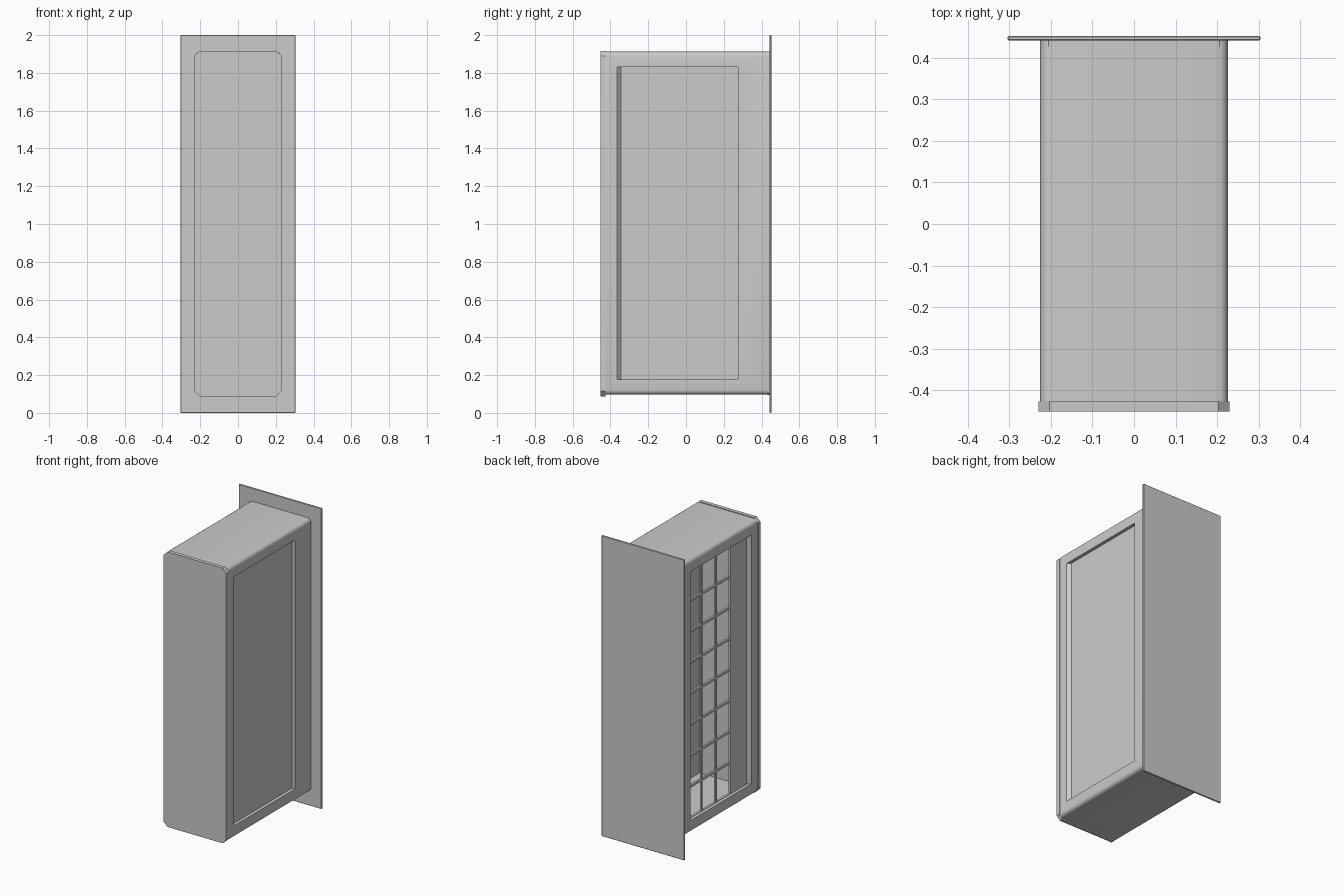
import bpy, bmesh
from mathutils import Vector

if "Cube" in bpy.data.objects:
    bpy.data.objects.remove(bpy.data.objects["Cube"])


def prism(name, points, offset):
    """Extrude a closed outline of 3D points along an offset vector."""
    bm = bmesh.new()
    face = bm.faces.new([bm.verts.new(p) for p in points])
    ext = bmesh.ops.extrude_face_region(bm, geom=[face])
    moved = [v for v in ext["geom"] if isinstance(v, bmesh.types.BMVert)]
    bmesh.ops.translate(bm, verts=moved, vec=Vector(offset))
    bmesh.ops.recalc_face_normals(bm, faces=bm.faces)
    me = bpy.data.meshes.new(name)
    bm.to_mesh(me)
    bm.free()
    ob = bpy.data.objects.new(name, me)
    bpy.context.collection.objects.link(ob)
    return ob


def box(name, x0, x1, y0, y1, z0, z1):
    return prism(name, [(x0, y0, z0), (x1, y0, z0), (x1, y1, z0), (x0, y1, z0)],
                 (0, 0, z1 - z0))


def octagon_slab(name, hx, z0, z1, c, y0, y1):
    """Rectangle with chamfered corners, extruded along y."""
    pts = [(-hx + c, z0), (hx - c, z0), (hx, z0 + c), (hx, z1 - c),
           (hx - c, z1), (-hx + c, z1), (-hx, z1 - c), (-hx, z0 + c)]
    return prism(name, [(x, y0, z) for x, z in pts], (0, y1 - y0, 0))


def apply_modifier(ob, mod):
    bpy.context.view_layer.objects.active = ob
    bpy.ops.object.modifier_apply(modifier=mod.name)


def cut(ob, cutter):
    mod = ob.modifiers.new("cut", 'BOOLEAN')
    mod.operation, mod.solver, mod.object = 'DIFFERENCE', 'EXACT', cutter
    apply_modifier(ob, mod)
    bpy.data.objects.remove(cutter)


# Hollow cabinet body, with rounded edges running front to back
body = box("cabinet_body", -0.226, 0.226, -0.428, 0.442, 0.097, 1.912)
bm = bmesh.new()
bm.from_mesh(body.data)
long_edges = [e for e in bm.edges if abs(e.verts[0].co.y - e.verts[1].co.y) > 0.5]
bmesh.ops.bevel(bm, geom=long_edges, offset=0.024, segments=4, profile=0.5, affect='EDGES')
bm.to_mesh(body.data)
bm.free()
cut(body, box("cavity", -0.19, 0.19, -0.415, 0.43, 0.12, 1.89))

# Recess in each side, sloped along its front edge
for s in (-1, 1):
    cut(body, prism("recess", [(s * 0.24, -0.38, 0.177), (s * 0.205, -0.344, 0.177),
                               (s * 0.205, 0.275, 0.177), (s * 0.24, 0.275, 0.177)],
                    (0, 0, 1.655)))

# Window opening through the left side
Y0, Y1, Z0, Z1 = -0.175, 0.272, 0.18, 1.829
cut(body, box("opening", -0.22, -0.17, Y0, Y1, Z0, Z1))
bpy.ops.object.select_all(action='DESELECT')
body.select_set(True)
bpy.context.view_layer.objects.active = body
bpy.ops.object.shade_smooth_by_angle(angle=0.6)

# Window grid: three columns by eight rows
for i in range(1, 3):
    y = Y0 + (Y1 - Y0) * i / 3
    box("window_upright", -0.204, -0.192, y - 0.006, y + 0.006, Z0, Z1)
for i in range(1, 8):
    z = Z0 + (Z1 - Z0) * i / 8
    box("window_crossbar", -0.205, -0.191, Y0, Y1, z - 0.008, z + 0.008)

# Chamfered front door and rear collar
octagon_slab("front_door", 0.23, 0.088, 1.917, 0.027, -0.452, -0.427)
octagon_slab("rear_collar", 0.226, 0.094, 1.912, 0.02, 0.428, 0.442)

# Oversized back panel with a slightly bevelled edge
panel = box("back_panel", -0.305, 0.305, 0.442, 0.453, 0, 2)
mod = panel.modifiers.new("bevel", 'BEVEL')
mod.width, mod.segments = 0.003, 1
apply_modifier(panel, mod)
